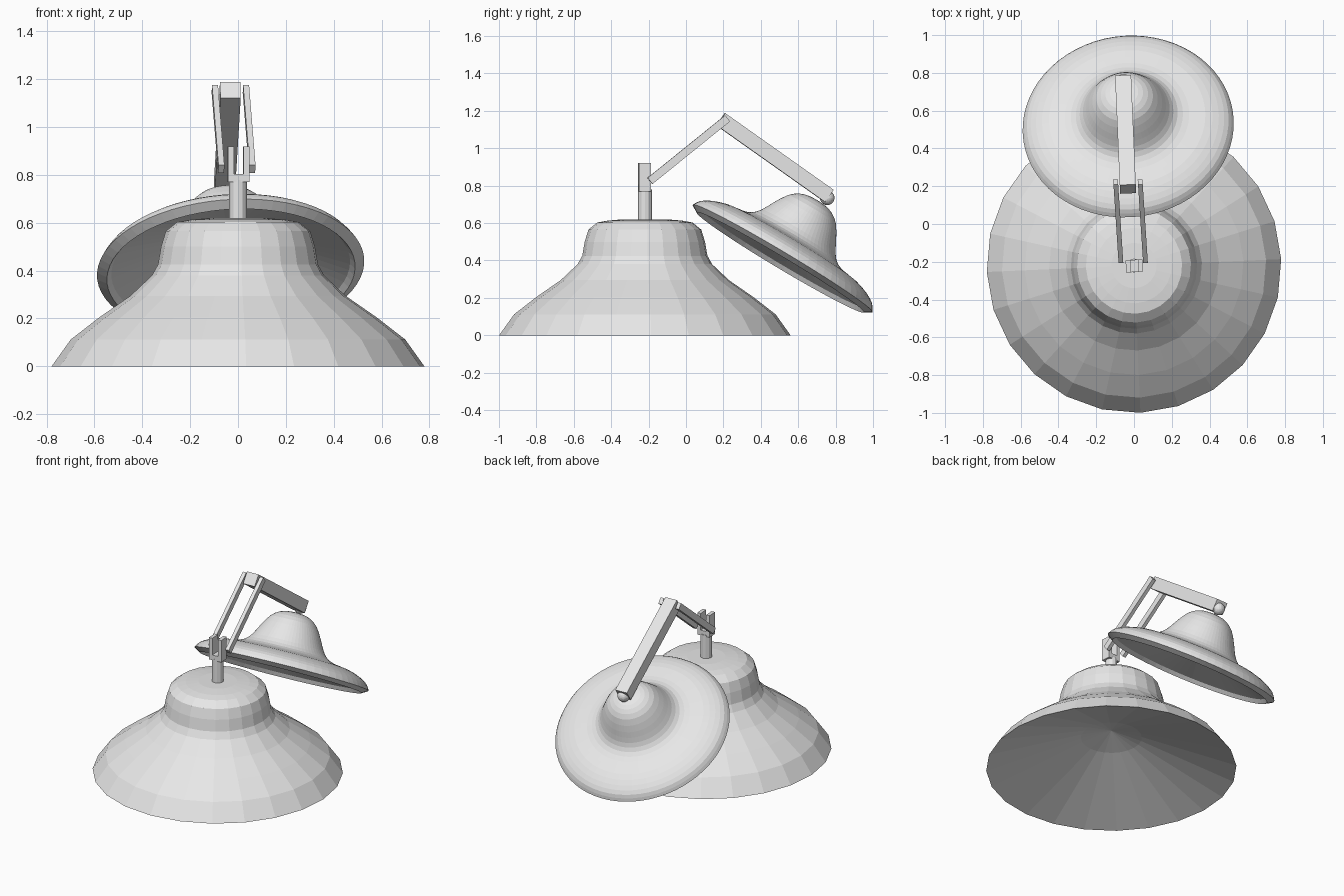
import bpy, bmesh, math
from mathutils import Vector, Matrix

if "Cube" in bpy.data.objects:
    bpy.data.objects.remove(bpy.data.objects["Cube"])

grey = bpy.data.materials.new("light_grey")
grey.diffuse_color = (0.8, 0.8, 0.8, 1)
grey.use_nodes = True
grey.node_tree.nodes["Principled BSDF"].inputs["Base Color"].default_value = grey.diffuse_color


def finish(name, bm, matrix=None):
    if matrix is not None:
        bm.transform(matrix)
    bmesh.ops.recalc_face_normals(bm, faces=bm.faces)
    mesh = bpy.data.meshes.new(name)
    bm.to_mesh(mesh)
    bm.free()
    mesh.materials.append(grey)
    obj = bpy.data.objects.new(name, mesh)
    bpy.context.collection.objects.link(obj)
    return obj


def lathe(name, profile, sides, matrix, turn=0.0):
    """Spin an (r, z) profile that starts and ends on the axis."""
    bm = bmesh.new()
    rings = []
    for r, z in profile:
        if r < 1e-5:
            rings.append([bm.verts.new((0, 0, z))] * sides)
        else:
            angles = [turn + 2 * math.pi * i / sides for i in range(sides)]
            rings.append([bm.verts.new((r * math.cos(a), r * math.sin(a), z)) for a in angles])
    for a, b in zip(rings, rings[1:]):
        for i in range(sides):
            j = (i + 1) % sides
            bm.faces.new(list(dict.fromkeys((a[i], a[j], b[j], b[i]))))
    return finish(name, bm, matrix)


def smooth_profile(pts, steps=2):
    """Catmull-Rom refinement of a profile."""
    p = [Vector(q) for q in pts]
    p = [2 * p[0] - p[1]] + p + [2 * p[-1] - p[-2]]
    out = []
    for a, b, c, d in zip(p, p[1:], p[2:], p[3:]):
        for k in range(steps):
            t = k / steps
            out.append(0.5 * (2 * b + (c - a) * t + (2 * a - 5 * b + 4 * c - d) * t * t
                              + (3 * b - a - 3 * c + d) * t ** 3))
    return [tuple(v) for v in out] + [tuple(pts[-1])]


def box(name, size, matrix):
    bm = bmesh.new()
    bmesh.ops.create_cube(bm, size=1)
    bm.transform(Matrix.Diagonal((*size, 1)))
    return finish(name, bm, matrix)


def bar(name, start, end, width, depth):
    """Square bar between two points, width staying level."""
    a, b = Vector(start), Vector(end)
    along = (b - a).normalized()
    side = along.cross(Vector((0, 0, 1))).normalized()
    up = side.cross(along)
    m = Matrix((side, along, up)).transposed().to_4x4()
    m.translation = (a + b) / 2
    return box(name, (width, (b - a).length, depth), m)


# Faceted bell base with a shallow conical hollow underneath
base_at = Matrix.Translation((0, -0.22, 0))
lathe("base", [(0, 0.62), (0.12, 0.62), (0.20, 0.613), (0.255, 0.603), (0.302, 0.565),
               (0.322, 0.50), (0.335, 0.425), (0.36, 0.38), (0.45, 0.295), (0.58, 0.205),
               (0.70, 0.112), (0.78, 0), (0.19, 0.22), (0, 0.27)],
      24, base_at, math.radians(2.5))

# Post and fork
lathe("post", [(0, 0.60), (0.037, 0.60), (0.037, 0.78), (0, 0.78)], 12, base_at)
fork = Matrix.Translation((0.002, -0.222, 0)) @ Matrix.Rotation(math.radians(3.5), 4, 'Z')
box("fork_floor", (0.09, 0.065, 0.035), fork @ Matrix.Translation((0, 0, 0.7875)))
for s, label in ((-1, "left"), (1, "right")):
    box("fork_prong_" + label, (0.025, 0.065, 0.12),
        fork @ Matrix.Translation((s * 0.0325, 0, 0.86)))
    # Thin lower arms
    bar("lower_arm_" + label, (-0.005 + s * 0.065, -0.193, 0.825),
        (-0.032 + s * 0.065, 0.222, 1.16), 0.025, 0.042)

# Thick upper arm and ball joint
bar("upper_arm", (-0.032, 0.185, 1.155), (-0.057, 0.765, 0.745), 0.085, 0.08)
bm = bmesh.new()
bmesh.ops.create_uvsphere(bm, u_segments=20, v_segments=12, radius=0.039)
finish("ball_joint", bm, Matrix.Translation((-0.055, 0.755, 0.735)))

# Tilted shade: rounded hat outside, lip and hollow underneath
tilt = (Matrix.Translation((-0.03, 0.51, 0.40))
        @ Matrix.Rotation(math.radians(3.5), 4, 'Z')
        @ Matrix.Rotation(math.radians(-2), 4, 'Y')
        @ Matrix.Rotation(math.radians(-31), 4, 'X'))
outer = smooth_profile([(0, 0.375), (0.05, 0.372), (0.10, 0.357), (0.15, 0.318), (0.195, 0.245),
                        (0.23, 0.18), (0.27, 0.138), (0.33, 0.117), (0.415, 0.104),
                        (0.485, 0.08), (0.535, 0.05), (0.56, 0.012)])
inner = [(0.52, -0.012), (0.50, 0.012), (0.13, 0.15), (0, 0.17)]
lathe("shade", outer + inner, 64, tilt)
